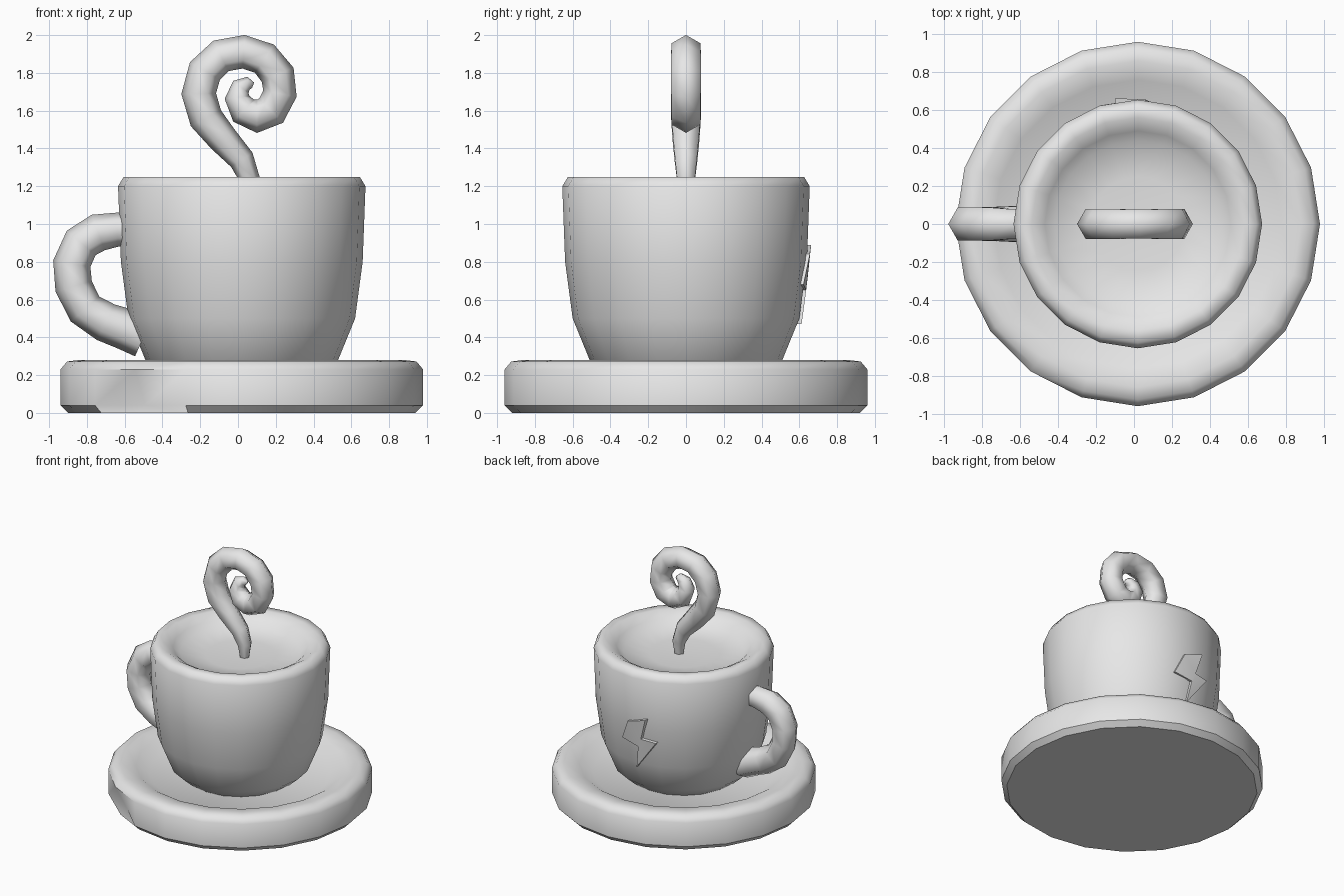
import bpy, bmesh, math

cube = bpy.data.objects.get("Cube")
if cube:
    bpy.data.objects.remove(cube, do_unlink=True)

clay = bpy.data.materials.new("light_grey")
clay.use_nodes = True
clay.diffuse_color = (0.8, 0.8, 0.8, 1)
clay.node_tree.nodes["Principled BSDF"].inputs["Base Color"].default_value = (0.8, 0.8, 0.8, 1)

CENTRE_X = 0.02
SIDES = 20


def finish(name, bm, angle):
    """Clean the mesh, make the object and smooth it up to an edge angle."""
    bmesh.ops.remove_doubles(bm, verts=bm.verts, dist=0.0005)
    bmesh.ops.recalc_face_normals(bm, faces=bm.faces)
    mesh = bpy.data.meshes.new(name)
    bm.to_mesh(mesh)
    bm.free()
    mesh.materials.append(clay)
    obj = bpy.data.objects.new(name, mesh)
    bpy.context.collection.objects.link(obj)
    bpy.ops.object.select_all(action="DESELECT")
    obj.select_set(True)
    bpy.context.view_layer.objects.active = obj
    bpy.ops.object.shade_smooth_by_angle(angle=math.radians(angle))
    return obj


def skin(bm, rings):
    """Join successive closed rings with quads."""
    for a, b in zip(rings, rings[1:]):
        n = len(a)
        for i in range(n):
            j = (i + 1) % n
            bm.faces.new((a[i], a[j], b[j], b[i]))


def lathe(name, profile, angle, dent=None):
    """Turn a (radius, height) profile about the vertical axis."""
    bm = bmesh.new()
    rings = []
    for row, (r, z) in enumerate(profile):
        ring = []
        for i in range(SIDES):
            a = math.tau * i / SIDES
            k = r - (dent[2] if dent and (row, i) == dent[:2] else 0)
            ring.append(bm.verts.new((CENTRE_X + k * math.cos(a), k * math.sin(a), z)))
        rings.append(ring)
    skin(bm, rings)
    bmesh.ops.dissolve_degenerate(bm, edges=bm.edges, dist=0.0005)
    return finish(name, bm, angle)


def tube(name, path):
    """Six-sided tube along (x, z, radius) points in the y = 0 plane."""
    bm = bmesh.new()
    rings = []
    for i, (x, z, r) in enumerate(path):
        before, after = path[max(i - 1, 0)], path[min(i + 1, len(path) - 1)]
        tx, tz = after[0] - before[0], after[1] - before[1]
        length = math.hypot(tx, tz)
        nx, nz = -tz / length, tx / length
        ring = []
        for k in range(6):
            a = math.tau * k / 6
            c, s = r * math.cos(a), r * math.sin(a)
            ring.append(bm.verts.new((x + nx * c, s, z + nz * c)))
        rings.append(ring)
    skin(bm, rings)
    bm.faces.new(rings[0])
    bm.faces.new(rings[-1])
    return finish(name, bm, 65)


# Saucer with a raised rounded rim, a sunken floor and one small dent
lathe("saucer", [(0, 0), (0.92, 0), (0.96, 0.04), (0.96, 0.23), (0.925, 0.272),
                 (0.86, 0.28), (0.76, 0.26), (0.66, 0.2), (0, 0.2)], 44, dent=(2, 13, 0.09))

# Cup body with a thick rim and a shallow filled interior
lathe("cup", [(0, 0.19), (0.41, 0.19), (0.51, 0.28), (0.6, 0.5), (0.64, 0.8),
              (0.655, 1.2), (0.625, 1.25), (0.56, 1.25), (0.49, 1.21),
              (0.44, 1.165), (0.25, 1.145), (0, 1.14)], 60)

# Handle loop on the right side
tube("handle", [(-0.54, 0.97, 0.09), (-0.64, 0.97, 0.09), (-0.74, 0.955, 0.1),
                (-0.83, 0.9, 0.1), (-0.88, 0.79, 0.1), (-0.87, 0.67, 0.1),
                (-0.81, 0.55, 0.1), (-0.7, 0.48, 0.105), (-0.6, 0.445, 0.11),
                (-0.5, 0.4, 0.11)])

# Curl of steam, spiralling inwards
tube("steam", [(0.06, 1.13, 0.035), (0.06, 1.24, 0.055), (0.02, 1.34, 0.068),
               (-0.08, 1.45, 0.08), (-0.17, 1.56, 0.09), (-0.208, 1.69, 0.092),
               (-0.175, 1.81, 0.092), (-0.09, 1.89, 0.09), (0.03, 1.912, 0.089),
               (0.14, 1.875, 0.09), (0.21, 1.79, 0.092), (0.222, 1.69, 0.09),
               (0.175, 1.6, 0.09), (0.1, 1.57, 0.088), (0.03, 1.6, 0.08),
               (-0.005, 1.67, 0.066), (0.015, 1.725, 0.052), (0.055, 1.745, 0.035),
               (0.08, 1.735, 0.015)])

# Raised lightning bolt following the back wall of the cup
outline = [(0.08, 0.21), (-0.08, 0.16), (-0.15, 0), (0, -0.03),
           (-0.03, -0.21), (0.15, 0.03), (0.03, 0.04)]
bm = bmesh.new()
layers = []
for lift in (-0.04, 0.022):
    layer = []
    for u, v in outline:
        wall = 0.618 + 0.13 * v + lift
        layer.append(bm.verts.new((-0.02 - u, math.sqrt(wall ** 2 - u ** 2), 0.68 + v)))
    layers.append(layer)
skin(bm, layers)
caps = [bm.faces.new(layer) for layer in layers]
bmesh.ops.triangulate(bm, faces=caps)
finish("bolt", bm, 30)
